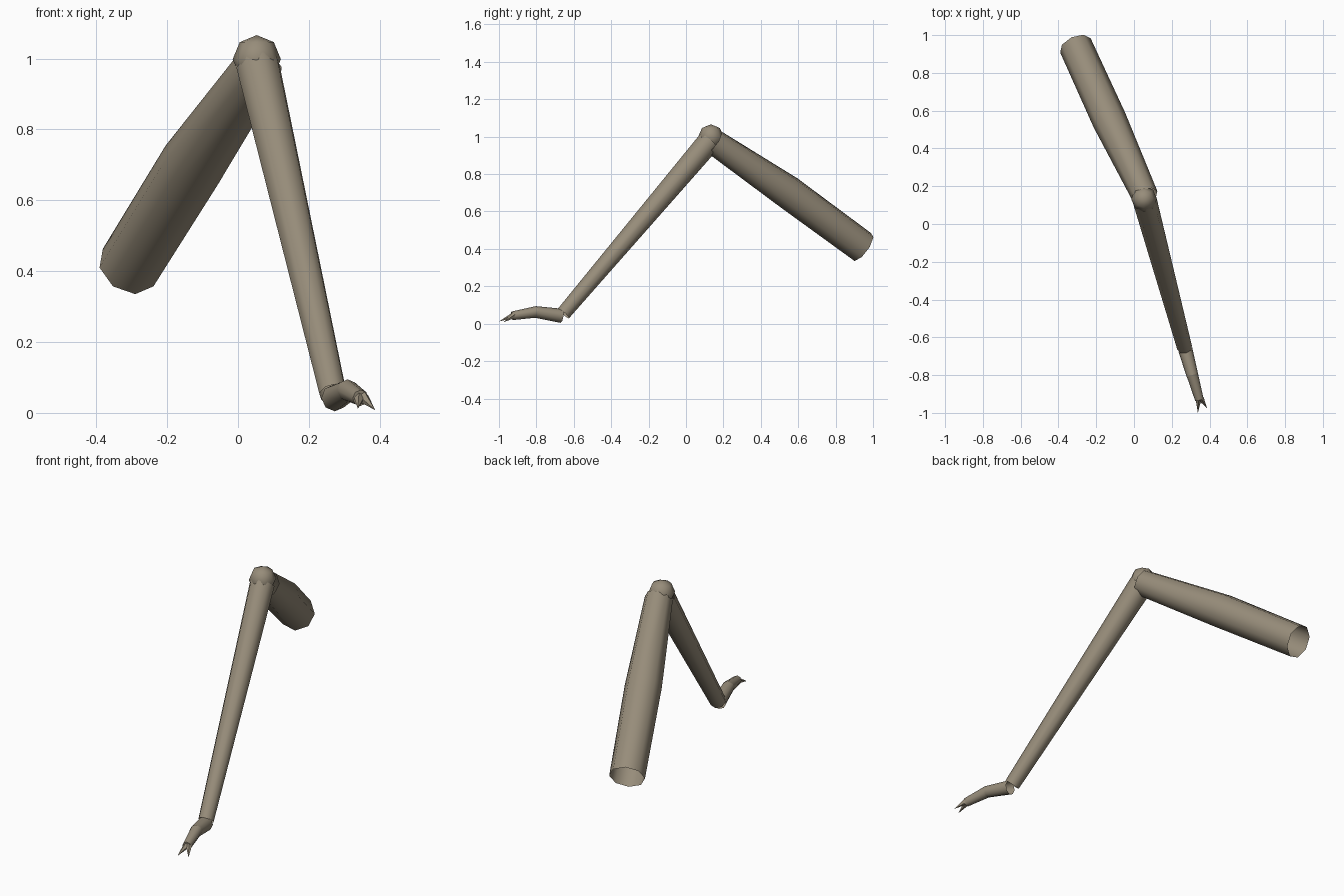
import bpy
import bmesh
from math import cos, sin, tau, radians
from mathutils import Vector

cube = bpy.data.objects.get("Cube")
if cube:
    bpy.data.objects.remove(cube, do_unlink=True)

# Single chitin colour
COLOUR = (0.31, 0.265, 0.195, 1)
mat = bpy.data.materials.new("grey_brown_shell")
mat.use_nodes = True
mat.diffuse_color = COLOUR
mat.node_tree.nodes["Principled BSDF"].inputs["Base Color"].default_value = COLOUR


def finish(name, bm):
    """Turn a bmesh into a named, smooth-shaded object."""
    bmesh.ops.recalc_face_normals(bm, faces=bm.faces)
    mesh = bpy.data.meshes.new(name)
    bm.to_mesh(mesh)
    bm.free()
    mesh.materials.append(mat)
    obj = bpy.data.objects.new(name, mesh)
    bpy.context.collection.objects.link(obj)
    bpy.ops.object.select_all(action='DESELECT')
    obj.select_set(True)
    bpy.context.view_layer.objects.active = obj
    bpy.ops.object.shade_smooth_by_angle(angle=radians(60))
    return obj


def tube(name, stations, sides=8, cap_end=False):
    """Loft rings through (centre, radius) stations; a zero radius makes a point."""
    bm = bmesh.new()
    points = [Vector(p) for p, r in stations]
    axis = (points[-1] - points[0]).normalized()
    side = axis.cross(Vector((0, 0, 1))).normalized()
    up = side.cross(axis)
    rings = []
    for centre, (_, radius) in zip(points, stations):
        if radius == 0:
            rings.append([bm.verts.new(centre)] * sides)
            continue
        rings.append([bm.verts.new(centre + radius * (up * cos(tau * i / sides)
                                                      + side * sin(tau * i / sides)))
                      for i in range(sides)])
    for a, b in zip(rings, rings[1:]):
        for i in range(sides):
            j = (i + 1) % sides
            corners = list(dict.fromkeys((a[i], a[j], b[j], b[i])))
            bm.faces.new(corners)
    if cap_end:
        bm.faces.new(rings[-1])
    return finish(name, bm)


# Upper leg: thick, open at the body end
tube("upper_leg", [((-0.31, 0.945, 0.41), 0.089),
                   ((-0.13, 0.55, 0.70), 0.092),
                   ((0.06, 0.145, 0.975), 0.070)])

# Knee ball
bm = bmesh.new()
bmesh.ops.create_uvsphere(bm, u_segments=8, v_segments=4, radius=0.068)
bmesh.ops.translate(bm, verts=bm.verts, vec=(0.053, 0.133, 0.998))
finish("knee", bm)

# Lower leg: long and tapered
tube("lower_leg", [((0.057, 0.125, 0.975), 0.064),
                   ((0.268, -0.655, 0.055), 0.040)])

# Foot segments
tube("foot_inner", [((0.272, -0.665, 0.042), 0.038),
                    ((0.310, -0.805, 0.063), 0.031)])
tube("foot_outer", [((0.308, -0.795, 0.064), 0.031),
                    ((0.346, -0.930, 0.042), 0.023)], cap_end=True)

# Pair of claws
for label, base, tip in (("left", (0.353, -0.922, 0.044), (0.387, -0.975, 0.008)),
                         ("right", (0.342, -0.922, 0.044), (0.338, -1.0, 0.012))):
    tube("claw_" + label, [(base, 0.017), (tip, 0)], sides=5)
